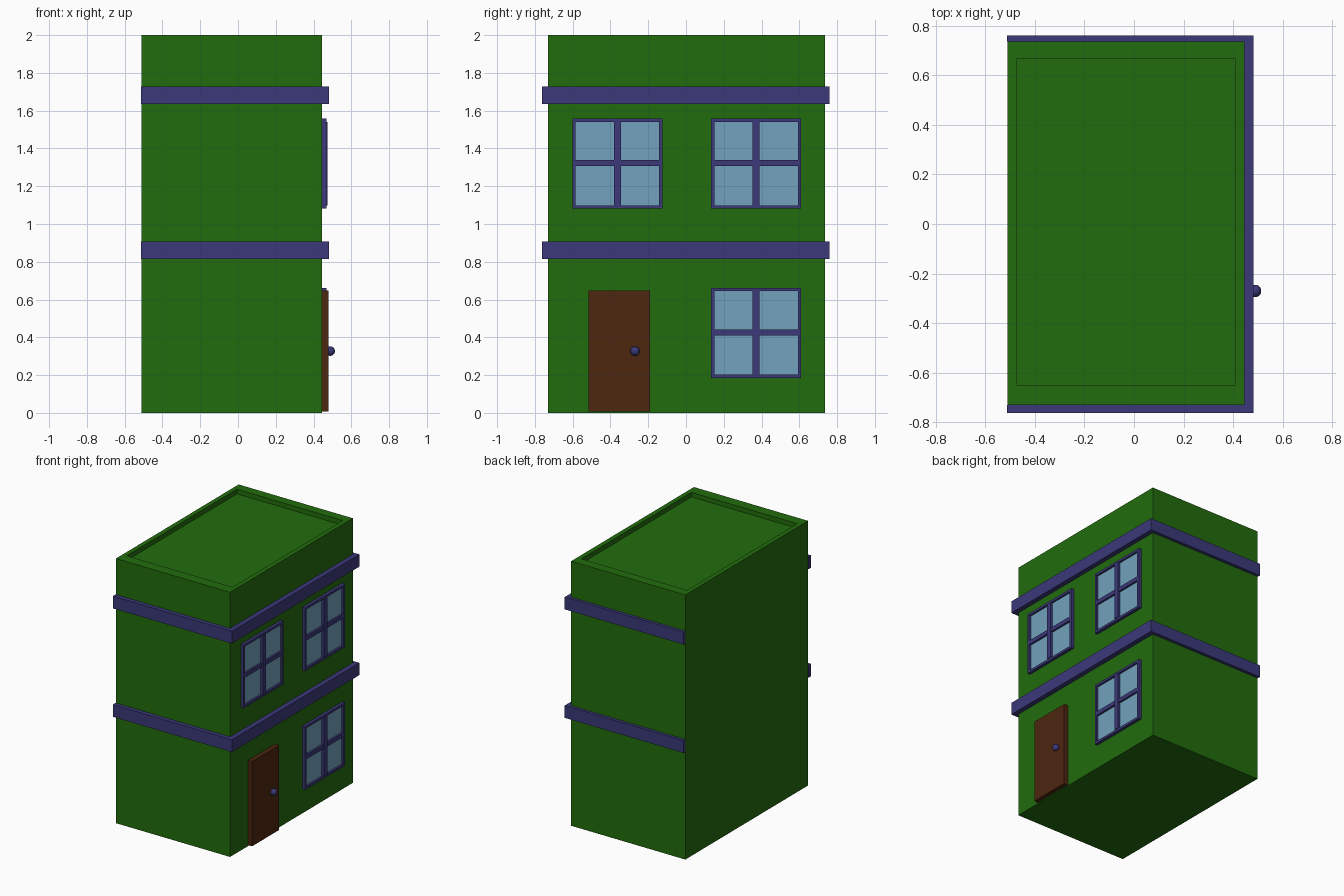
import bpy, bmesh
from mathutils import Vector

if "Cube" in bpy.data.objects:
    bpy.data.objects.remove(bpy.data.objects["Cube"])


def material(name, rgb):
    m = bpy.data.materials.new(name)
    m.diffuse_color = (*rgb, 1)
    m.use_nodes = True
    m.node_tree.nodes["Principled BSDF"].inputs["Base Color"].default_value = m.diffuse_color
    return m


GREEN = material("green_wall", (0.016, 0.15, 0.004))
TRIM = material("indigo_trim", (0.043, 0.04, 0.19))
GLASS = material("window_glass", (0.17, 0.36, 0.51))
WOOD = material("door_wood", (0.075, 0.02, 0.005))

FACE = 0.445                      # x of the street facade
Y0, Y1 = -0.73, 0.736             # side walls
BACK = -0.51


def finish(name, bm, mat):
    bmesh.ops.recalc_face_normals(bm, faces=bm.faces)
    me = bpy.data.meshes.new(name)
    bm.to_mesh(me)
    bm.free()
    me.materials.append(mat)
    ob = bpy.data.objects.new(name, me)
    bpy.context.collection.objects.link(ob)
    return ob


def box(name, x, y, z, mat):
    bm = bmesh.new()
    for v in bmesh.ops.create_cube(bm, size=1)["verts"]:
        v.co = Vector([r[0] if c < 0 else r[1] for c, r in zip(v.co, (x, y, z))])
    return finish(name, bm, mat)


def prism(name, outline, z0, z1, mat):
    bm = bmesh.new()
    face = bm.faces.new([bm.verts.new((x, y, z0)) for x, y in outline])
    ext = bmesh.ops.extrude_face_region(bm, geom=[face], use_keep_orig=True)
    top = [g for g in ext["geom"] if isinstance(g, bmesh.types.BMVert)]
    bmesh.ops.translate(bm, verts=top, vec=(0, 0, z1 - z0))
    return finish(name, bm, mat)


# Building with a sunken roof inside a low parapet
body = box("building", (BACK, FACE), (Y0, Y1), (0, 2), GREEN)
bm = bmesh.new()
bm.from_mesh(body.data)
top = max(bm.faces, key=lambda f: f.calc_center_median().z)
bmesh.ops.inset_region(bm, faces=[top], thickness=0.05)
for v in top.verts:
    v.co.y = -0.65 if v.co.y < 0 else 0.666
ext = bmesh.ops.extrude_discrete_faces(bm, faces=[top])["faces"]
bmesh.ops.translate(bm, verts=ext[0].verts, vec=(0, 0, -0.035))
bm.to_mesh(body.data)
bm.free()

# Trim bands wrapping three sides, open at the back
b0, b1, bx = -0.762, 0.76, 0.482
wrap = [(-0.513, b0), (bx, b0), (bx, b1), (-0.513, b1),
        (-0.513, Y1), (FACE, Y1), (FACE, Y0), (-0.513, Y0)]
prism("lower_band", wrap, 0.815, 0.908, TRIM)
prism("upper_band", wrap, 1.635, 1.728, TRIM)


# Four-pane windows: border, crossing bars and glass
def window(name, yc, zc, half=0.239, border=0.018, bar=0.018):
    inner = half - border
    fx = (FACE - 0.01, 0.468)
    for s, side in ((-1, "a"), (1, "b")):
        e = sorted((s * inner, s * half))
        box(f"{name}_jamb_{side}", fx, (yc + e[0], yc + e[1]), (zc - half, zc + half), TRIM)
        box(f"{name}_rail_{side}", fx, (yc - inner, yc + inner), (zc + e[0], zc + e[1]), TRIM)
    box(f"{name}_upright_bar", (FACE - 0.01, 0.474), (yc - bar, yc + bar), (zc - inner, zc + inner), TRIM)
    box(f"{name}_cross_bar", fx, (yc - inner, yc + inner), (zc - bar + 0.004, zc + bar), TRIM)
    box(f"{name}_glass", (FACE - 0.01, 0.453), (yc - inner, yc + inner), (zc - inner, zc + inner), GLASS)


window("upper_left_window", -0.363, 1.32)
window("upper_right_window", 0.371, 1.32)
window("lower_window", 0.371, 0.423)

# Door and round knob
box("door", (FACE - 0.01, 0.478), (-0.515, -0.191), (0.007, 0.648), WOOD)
bpy.ops.mesh.primitive_uv_sphere_add(segments=24, ring_count=12, radius=0.025,
                                     location=(0.488, -0.27, 0.327))
knob = bpy.context.object
knob.name = "door_knob"
knob.data.materials.append(TRIM)
bpy.ops.object.shade_smooth()
